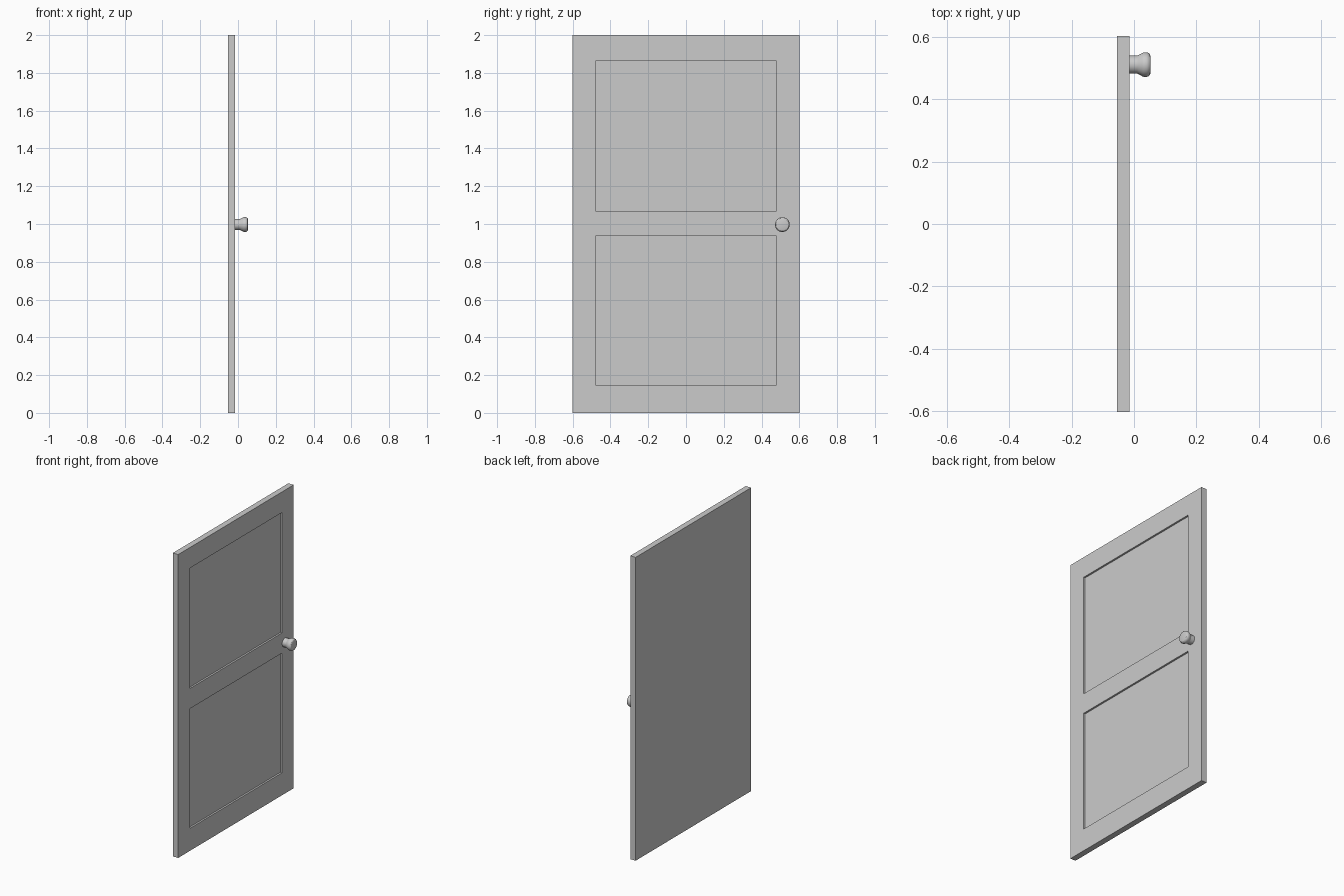
import bpy, bmesh, math
from mathutils import Matrix

if "Cube" in bpy.data.objects:
    bpy.data.objects.remove(bpy.data.objects["Cube"])

BACK, FRONT = -0.054, -0.015      # door faces along x
HALF_W, HEIGHT = 0.602, 2.0
RECESS = 0.012


def make_object(name, bm):
    bmesh.ops.recalc_face_normals(bm, faces=bm.faces)
    mesh = bpy.data.meshes.new(name)
    bm.to_mesh(mesh)
    bm.free()
    obj = bpy.data.objects.new(name, mesh)
    bpy.context.collection.objects.link(obj)
    return obj


# Door leaf: grid of stiles, rails and panels, extruded to a slab
ys = [-HALF_W, -0.48, 0.48, HALF_W]
zs = [0, 0.148, 0.937, 1.07, 1.864, HEIGHT]
bm = bmesh.new()
grid = [[bm.verts.new((BACK, y, z)) for z in zs] for y in ys]
cells = {}
for i in range(len(ys) - 1):
    for j in range(len(zs) - 1):
        cells[i, j] = bm.faces.new((grid[i][j], grid[i + 1][j],
                                    grid[i + 1][j + 1], grid[i][j + 1]))
panel_centres = [cells[1, j].calc_center_median().copy() for j in (1, 3)]
res = bmesh.ops.extrude_face_region(bm, geom=list(bm.faces), use_keep_orig=True)
new_verts = [g for g in res["geom"] if isinstance(g, bmesh.types.BMVert)]
new_faces = [g for g in res["geom"] if isinstance(g, bmesh.types.BMFace)]
bmesh.ops.translate(bm, verts=new_verts, vec=(FRONT - BACK, 0, 0))

# Recessed panels, pushed in from the front face
for c in panel_centres:
    face = next(f for f in new_faces if f.is_valid
                and (f.calc_center_median() - c).yz.length < 1e-4)
    ext = bmesh.ops.extrude_discrete_faces(bm, faces=[face])
    bmesh.ops.translate(bm, verts=ext["faces"][0].verts, vec=(-RECESS, 0, 0))
make_object("door_leaf", bm)

# Door knob: (radius, distance from the door face) turned around x
profile = [(0.029, -0.004), (0.029, 0.026), (0.037, 0.041), (0.0392, 0.046),
           (0.0392, 0.056), (0.037, 0.062), (0.033, 0.066), (0.026, 0.068),
           (0.0, 0.0685)]
bm = bmesh.new()
verts = [bm.verts.new((FRONT + d, r, 0)) for r, d in profile]
edges = [bm.edges.new(pair) for pair in zip(verts, verts[1:])]
bmesh.ops.spin(bm, geom=verts + edges, cent=(0, 0, 0), axis=(1, 0, 0),
               angle=math.tau, steps=32, use_merge=True)
bmesh.ops.remove_doubles(bm, verts=bm.verts, dist=1e-5)
bmesh.ops.transform(bm, matrix=Matrix.Translation((0, 0.51, 0.997)), verts=bm.verts)
knob = make_object("door_knob", bm)
bpy.context.view_layer.objects.active = knob
knob.select_set(True)
bpy.ops.object.shade_smooth_by_angle(angle=math.radians(25))
